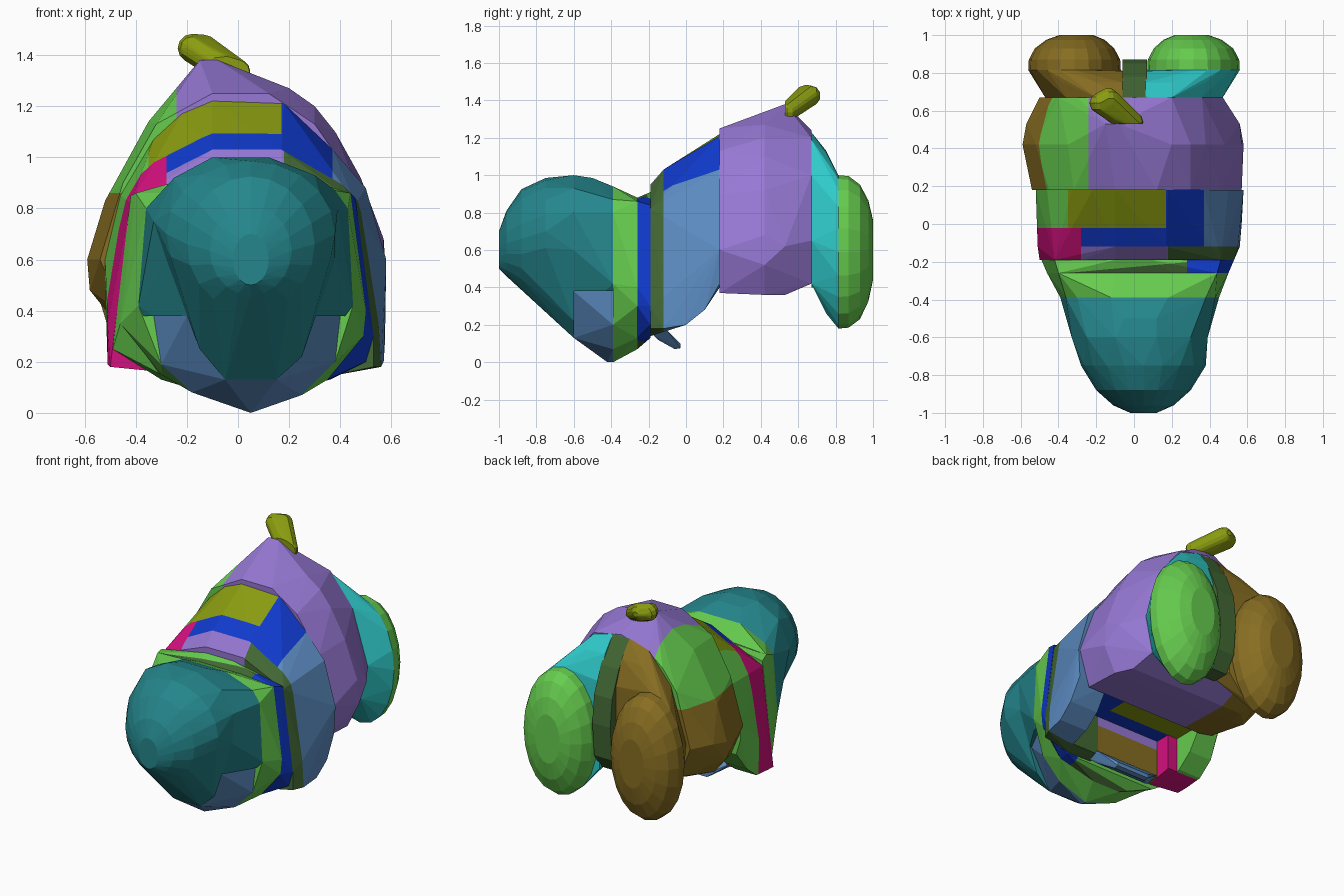
import bpy, bmesh, math
from mathutils import Vector

if "Cube" in bpy.data.objects:
    bpy.data.objects.remove(bpy.data.objects["Cube"], do_unlink=True)


def material(name, rgb):
    lin = [((c / 255 + 0.055) / 1.055) ** 2.4 for c in rgb] + [1]
    m = bpy.data.materials.new(name)
    m.use_nodes = True
    m.diffuse_color = lin
    m.node_tree.nodes["Principled BSDF"].inputs["Base Color"].default_value = lin
    return m


PURPLE = material("purple", (150, 120, 212))
TEAL = material("teal", (36, 134, 140))
LIME = material("light green", (102, 204, 78))
BLUE = material("blue", (16, 58, 205))
STEEL = material("steel blue", (92, 140, 194))
FOREST = material("dark green", (66, 104, 52))
OLIVE = material("olive", (138, 156, 16))
MAGENTA = material("magenta", (212, 16, 126))
BROWN = material("brown", (136, 110, 34))
CYAN = material("cyan", (48, 204, 204))


def rehull(pts):
    bm = bmesh.new()
    for p in pts:
        bm.verts.new(p)
    bmesh.ops.remove_doubles(bm, verts=bm.verts, dist=0.001)
    res = bmesh.ops.convex_hull(bm, input=bm.verts)
    junk = {g for g in res["geom_interior"] + res["geom_unused"]
            if isinstance(g, bmesh.types.BMVert)}
    bmesh.ops.delete(bm, geom=list(junk), context='VERTS')
    return bm


def part(name, mat, pts, x=None, y=None, z=None, plane=None):
    """Convex part through the points, trimmed to x, y and z ranges and an extra plane."""
    cuts = [plane] if plane else []
    for axis, span in enumerate((x, y, z)):
        for side, limit in zip((-1, 1), span or (None, None)):
            if limit is not None:
                co, no = Vector(), Vector()
                co[axis], no[axis] = limit, side
                cuts.append((co, no))
    bm = rehull(pts)
    for co, no in cuts:
        bmesh.ops.bisect_plane(bm, geom=bm.verts[:] + bm.edges[:] + bm.faces[:],
                               plane_co=co, plane_no=no, clear_outer=True)
        kept = [v.co.copy() for v in bm.verts]
        bm.free()
        bm = rehull(kept)
    bmesh.ops.recalc_face_normals(bm, faces=bm.faces)
    me = bpy.data.meshes.new(name)
    bm.to_mesh(me)
    bm.free()
    me.materials.append(mat)
    ob = bpy.data.objects.new(name, me)
    bpy.context.collection.objects.link(ob)


def section(y, outline):
    return [(px, y, pz) for px, pz in outline]


def oval(y, cx, cz, rx, rz, n=20):
    return [(cx + rx * math.cos(2 * math.pi * i / n), y,
             cz + rz * math.sin(2 * math.pi * i / n)) for i in range(n)]


def ball(c, r):
    return [p for k in (-0.95, -0.6, 0, 0.6, 0.95)
            for p in oval(c[1] + r * k, c[0], c[2],
                          r * math.sqrt(1 - k * k), r * math.sqrt(1 - k * k), 12)]


# Head
brow = section(-0.60, [(-.33, .75), (-.28, .6), (-.15, .25), (-.05, .13), (.15, .13),
                       (.25, .22), (.38, .6), (.39, .8), (.3, .93), (.12, 1), (-.1, 1), (-.25, .92)])
face = section(-0.75, [(-.02, .27), (.13, .27), (-.17, .45), (.28, .45)]) + oval(-0.75, .05, .7, .33, .285)
nose = (oval(-0.88, .05, .66, .25, .265) + oval(-0.96, .05, .635, .16, .175)
        + oval(-1.0, .05, .6, .07, .1))
nape = section(-0.39, [(-.39, .42), (-.37, .38), (-.36, .8), (-.3, .86), (-.12, .94), (.18, .94),
                       (.38, .87), (.43, .8), (.45, .42), (.42, .38)])
part("head_front", TEAL, brow + face + nose)
part("head_back", TEAL, brow + nape + [(-.05, -.5, .985), (.12, -.5, .985)], z=(.38, None))

# Chin
jaw = section(-0.39, [(-.33, .38), (-.3, .19), (-.18, .08), (.05, 0),
                      (.25, .07), (.38, .2), (.4, .38)])
part("chin", STEEL, section(-.6, [(-.2, .38), (-.05, .13), (.15, .13), (.29, .38)]) + jaw
     + [(.05, -.42, 0)])

# Collar behind the head
collar_mid = section(-0.26, [(-.46, .35), (-.4, .86), (-.1, .88), (.2, .88), (.44, .86), (.5, .4),
                             (.49, .3), (.35, .13), (.1, .07), (-.1, .07), (-.3, .15)])
collar_end = section(-0.19, [(-.49, .25), (-.42, .85), (-.1, .91), (.1, .91), (.46, .84),
                             (.53, .3), (.5, .2), (.36, .13), (-.3, .13)])
slant = Vector((-.055, .61, 0)).normalized()
corner = Vector((-.33, -.257, 0))
part("collar", LIME, nape + jaw + collar_mid)
part("collar_back", LIME, collar_mid + collar_end, x=(None, .28), plane=(corner, -slant))
part("collar_wedge", FOREST, collar_mid + collar_end, x=(None, .28), plane=(corner, slant))
part("collar_strap", BLUE, collar_mid + collar_end, x=(.28, None))

# Chest and shoulders, cut from one tapering form
chest = section(-0.19, [(-.5, .18), (-.42, .82), (-.28, .88), (-.1, .95), (.17, .95),
                        (.46, .82), (.53, .3), (.53, .18), (.4, .165), (.34, .14), (-.3, .16)])
chest += section(-0.12, [(-.51, .19), (-.51, .35), (-.43, .8), (-.28, .92), (-.1, 1.03), (.17, 1.03),
                         (.37, .86), (.47, .8), (.55, .35), (.56, .18), (.4, .17)])
chest += section(0.0, [(-.51, .2), (.57, .2), (.4, .2)])
chest += section(0.1, [(-.51, .28), (.575, .28), (.42, .28), (-.38, .3)])
chest += section(0.18, [(-.49, .4), (-.52, .5), (-.52, .6), (-.46, .85), (-.33, 1.07), (-.22, 1.17),
                        (-.1, 1.22), (.18, 1.21), (.37, 1.03), (.5, .88), (.58, .6), (.57, .42), (.4, .4)])
for name, mat, xs, ys, zs in (
        ("neck", PURPLE, (-.28, .18), (None, -.12), (.36, None)),
        ("neck_base", BROWN, (-.28, .18), (None, -.12), (.16, .36)),
        ("left_neck_side", FOREST, (.18, None), (None, -.12), None),
        ("right_foreleg", MAGENTA, (None, -.28), (None, -.02), None),
        ("chest_front", BLUE, (-.28, .17), (-.12, -.02), (.42, None)),
        ("left_chest", BLUE, (.17, .37), (-.12, None), (.42, None)),
        ("back_panel", OLIVE, (-.35, .17), (-.02, None), (.42, None)),
        ("right_shoulder", LIME, (None, -.35), (-.02, None), None),
        ("left_foreleg", STEEL, (.37, None), (-.12, None), None)):
    part(name, mat, chest, xs, ys, zs)

# Small flap under the chest
part("chest_flap", STEEL, [(px * w, py, pz) for px in (-.26, .2) for py, pz, w in (
    (-.18, .15, 1), (-.1, .17, 1), (-.03, .1, .5), (-.03, .075, .5), (-.06, .07, .5), (-.15, .12, .8))])

# Rump, cut from one rounded form
rump = section(0.18, [(-.45, .39), (-.54, .6), (-.45, .9), (-.32, 1.13), (-.1, 1.25), (.12, 1.25),
                      (.3, 1.13), (.46, .9), (.57, .6), (.5, .37), (-.35, .37)])
rump += section(0.42, [(-.5, .38), (-.58, .48), (-.59, .6), (-.52, .83), (-.44, .97), (-.35, 1.14),
                       (-.24, 1.24), (0, 1.335), (.2, 1.27), (.3, 1.2), (.38, 1.1), (.48, .92),
                       (.57, .68), (.58, .52), (.5, .36), (-.4, .36)])
rump += section(0.53, [(-.15, 1.38), (-.08, 1.38), (.56, .62), (-.57, .62), (.45, .36), (-.38, .36)])
rump += section(0.67, [(-.42, .42), (-.5, .62), (-.4, .97), (-.3, 1.1), (-.2, 1.18), (0, 1.24),
                       (.2, 1.2), (.36, 1), (.47, .65), (.42, .42)])
part("rump", PURPLE, rump, x=(-.24, None))
part("right_hip", LIME, rump, x=(None, -.24), z=(.86, None))
part("right_flank", BROWN, rump, x=(None, -.24), z=(None, .86))

# Hind legs with their thighs, mirrored
for s, side, leg_mat, thigh_mat in ((1, "left", LIME, CYAN), (-1, "right", BROWN, BROWN)):
    foot = oval(.815, s * .315, .59, .245, .41)
    hip = section(.67, [(s * px, pz) for px, pz in (
        (.06, 1.23), (.2, 1.19), (.36, 1), (.47, .65), (.42, .42), (.06, .42))])
    hip += section(.75, [(s * px, pz) for px, pz in ((.06, 1.13), (.2, 1.12), (.38, 1), (.3, .26))])
    hip += section(.81, [(s * .06, .97), (s * .06, .4)])
    part(side + "_thigh", thigh_mat, hip + foot)
    part(side + "_hind_leg", leg_mat, foot + oval(.87, s * .315, .59, .242, .405)
         + oval(.93, s * .315, .59, .21, .36) + oval(.975, s * .31, .595, .155, .27)
         + oval(1.0, s * .305, .6, .09, .16))

# Strip between the hind legs
part("rear_strip", FOREST, [(px, py, pz) for px in (-.06, .07) for py, pz in (
    (.67, 1.23), (.78, 1.07), (.85, .9), (.87, .72), (.85, .5), (.78, .4), (.67, .4))])

# Tail
part("tail", OLIVE, ball((0, .54, 1.335), .048) + ball((-.1, .585, 1.375), .055)
     + ball((-.18, .64, 1.427), .056) + ball((-.135, .665, 1.425), .055), y=(.53, None))
